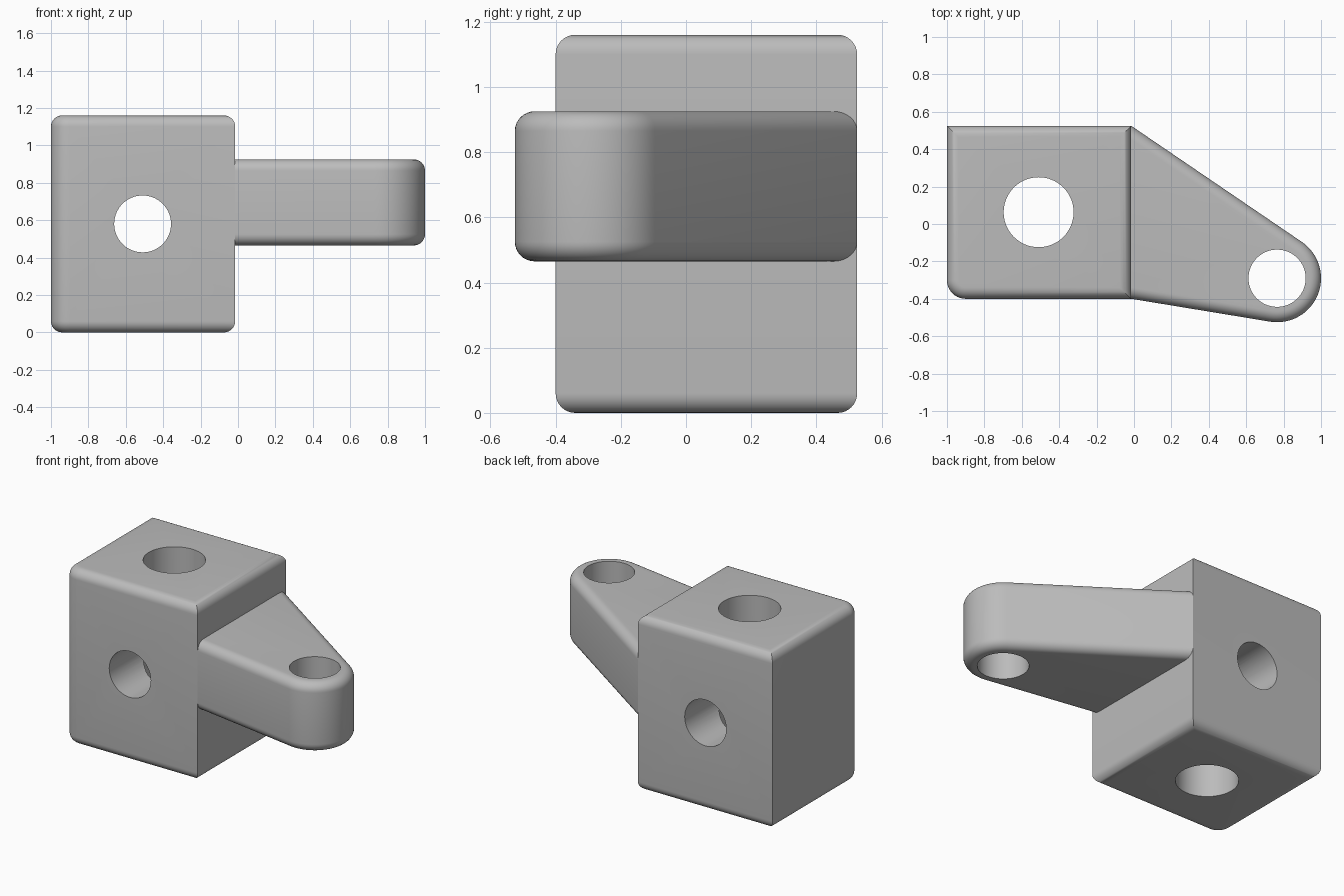
import bpy, bmesh, math
from mathutils import Matrix, Vector

if "Cube" in bpy.data.objects:
    bpy.data.objects.remove(bpy.data.objects["Cube"], do_unlink=True)

GREY = (0.5, 0.5, 0.5, 1)
mat = bpy.data.materials.new("plain grey")
mat.use_nodes = True
mat.diffuse_color = GREY
mat.node_tree.nodes["Principled BSDF"].inputs["Base Color"].default_value = GREY

LEFT, JOINT, FRONT, BACK = -1.0, -0.015, -0.40, 0.525
FILLET = 0.06


def add_object(name, bm):
    bmesh.ops.recalc_face_normals(bm, faces=bm.faces)
    mesh = bpy.data.meshes.new(name)
    bm.to_mesh(mesh)
    bm.free()
    mesh.materials.append(mat)
    obj = bpy.data.objects.new(name, mesh)
    bpy.context.collection.objects.link(obj)
    return obj


def rounded_prism(name, outline, z0, z1, keep_sharp=lambda e: False):
    """Extrude an outline and fillet its top and bottom rims."""
    bm = bmesh.new()
    base = bm.faces.new([bm.verts.new((x, y, z0)) for x, y in outline])
    top = bmesh.ops.extrude_face_region(bm, geom=[base], use_keep_orig=True)
    bmesh.ops.translate(bm, vec=(0, 0, z1 - z0),
                        verts=[v for v in top["geom"] if isinstance(v, bmesh.types.BMVert)])
    bmesh.ops.recalc_face_normals(bm, faces=bm.faces)
    rims = [e for e in bm.edges
            if abs(e.verts[0].co.z - e.verts[1].co.z) < 1e-5 and not keep_sharp(e)]
    bmesh.ops.bevel(bm, geom=rims, offset=FILLET, offset_type='OFFSET', segments=8,
                    profile=0.5, affect='EDGES', clamp_overlap=False)
    return add_object(name, bm)


def drill(obj, centre, radius, turn=0):
    """Cut a round through hole, along z or turned about x."""
    bm = bmesh.new()
    bmesh.ops.create_cone(bm, cap_ends=True, segments=64, radius1=radius, radius2=radius, depth=3,
                          matrix=Matrix.Translation(centre) @ Matrix.Rotation(turn, 4, 'X'))
    cutter = add_object("hole_cutter", bm)
    cutter.hide_render = True
    mod = obj.modifiers.new("hole", 'BOOLEAN')
    mod.operation, mod.solver, mod.object = 'DIFFERENCE', 'EXACT', cutter
    bpy.context.view_layer.objects.active = obj
    bpy.ops.object.modifier_apply(modifier=mod.name)
    bpy.data.objects.remove(cutter, do_unlink=True)


def arc(centre, radius, start, end, steps):
    angles = [start + (end - start) * i / steps for i in range(steps + 1)]
    return [(centre.x + radius * math.cos(a), centre.y + radius * math.sin(a)) for a in angles]


# Block with one rounded upright corner and two crossing holes
R = 0.10
corner = arc(Vector((LEFT + R, FRONT + R)), R, math.pi, 1.5 * math.pi, 10)
block = rounded_prism("block", corner + [(JOINT, FRONT), (JOINT, BACK), (LEFT, BACK)], 0, 1.16)
drill(block, (-0.51, 0.063, 0.58), 0.187)
drill(block, (-0.51, 0.063, 0.58), 0.152, math.pi / 2)

# Tapered arm whose sides run tangent to a round eye
eye, eye_r = Vector((0.765, -0.29)), 0.235


def tangent_angle(point, side):
    d = Vector(point) - eye
    return math.atan2(d.y, d.x) + side * math.acos(eye_r / d.length)


roots = [(JOINT, BACK), (JOINT, FRONT)]
tip = arc(eye, eye_r, tangent_angle(roots[1], 1), tangent_angle(roots[0], -1), 32)
arm = rounded_prism("arm", roots + tip, 0.465, 0.925,
                    lambda e: all(abs(v.co.x - JOINT) < 1e-4 for v in e.verts))
drill(arm, (eye.x, eye.y, 0.7), 0.153)

# Smooth fillets and bores, crisp corners
for obj in (block, arm):
    bpy.ops.object.select_all(action='DESELECT')
    obj.select_set(True)
    bpy.context.view_layer.objects.active = obj
    bpy.ops.object.shade_smooth_by_angle(angle=math.radians(30))
